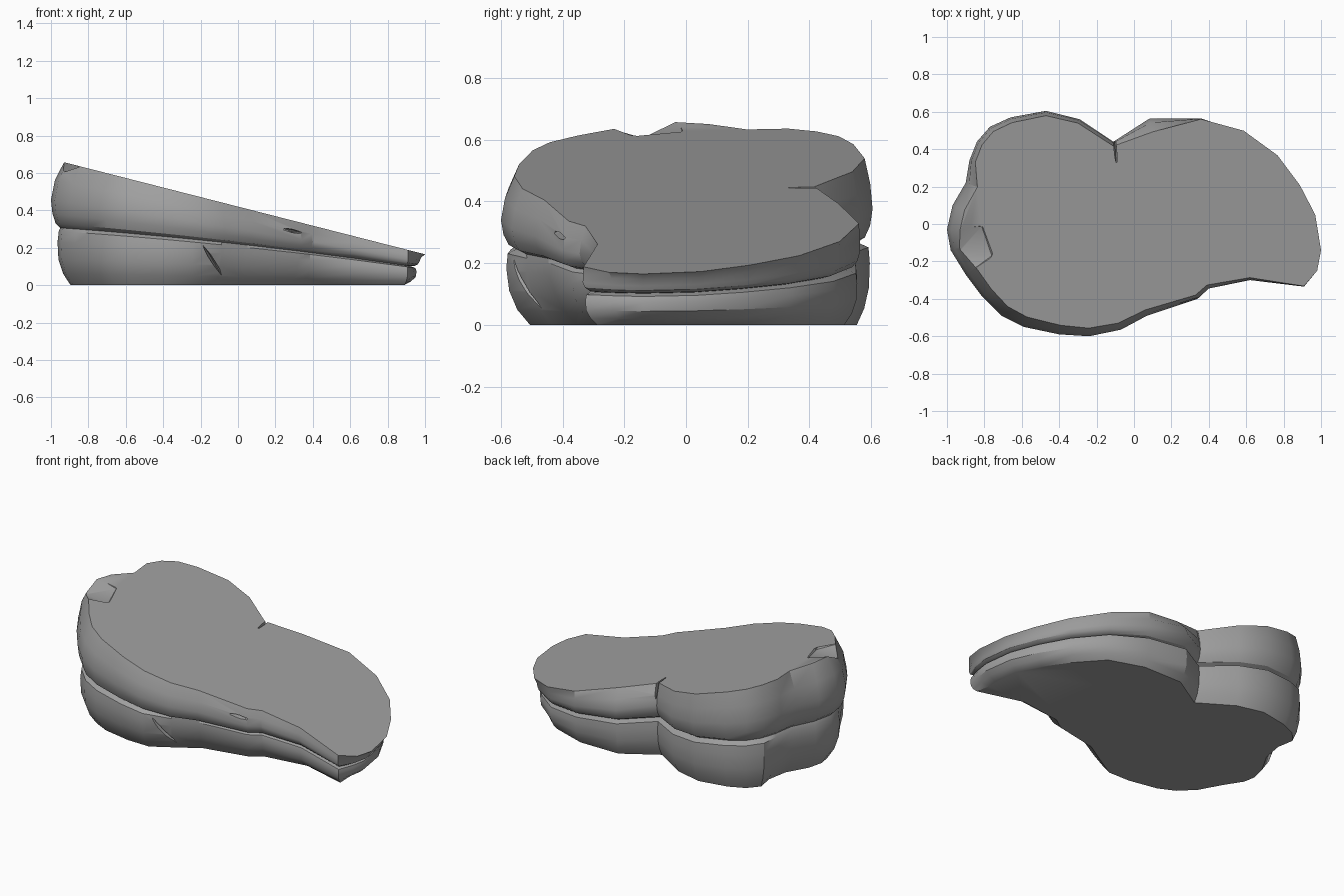
import bpy, bmesh, math
from mathutils import Vector, Matrix

cube = bpy.data.objects.get("Cube")
if cube:
    bpy.data.objects.remove(cube, do_unlink=True)

stone = bpy.data.materials.new("stone grey")
stone.use_nodes = True
GREY = (0.35, 0.35, 0.35, 1)
stone.diffuse_color = GREY
stone.node_tree.nodes["Principled BSDF"].inputs["Base Color"].default_value = GREY

# Widest plan outline of the boulder, counter-clockwise
OUTLINE = [Vector(p) for p in (
    (1, -.14), (.97, .05), (.89, .21), (.77, .37), (.59, .505), (.36, .575),
    (.08, .565), (-.11, .44), (-.29, .56), (-.47, .605), (-.66, .57),
    (-.77, .52), (-.84, .44), (-.88, .34), (-.9, .22), (-.97, .1), (-1, -.03),
    (-.98, -.14), (-.9, -.27), (-.81, -.39), (-.71, -.49), (-.59, -.55),
    (-.4, -.59), (-.24, -.6), (-.07, -.565), (.07, -.49), (.34, -.4),
    (.4, -.345), (.62, -.3), (.91, -.335), (.98, -.25))]


def top_z(x):
    return .42 - .255 * x


def seam_z(x):
    return .22 - .11 * x - .02 * x * x


def near(p, x, y, r):
    return math.exp(-((p.x - x) ** 2 + (p.y - y) ** 2) / r ** 2)


def normal(i):
    a, b, c = (OUTLINE[(i + k) % len(OUTLINE)] for k in (-1, 0, 1))
    n = (b - a).normalized() + (c - b).normalized()
    return Vector((n.y, -n.x)).normalized()


def loft(name, rings):
    """Each ring gives an inset from the outline and a height."""
    bm = bmesh.new()
    loops = []
    for inset, height in rings:
        loop = []
        for i, p in enumerate(OUTLINE):
            q = p - normal(i) * inset(p)
            loop.append(bm.verts.new((q.x, q.y, height(q.x))))
        loops.append(loop)
    n = len(OUTLINE)
    for lo, hi in zip(loops, loops[1:]):
        for i in range(n):
            j = (i + 1) % n
            bm.faces.new((lo[i], lo[j], hi[j], hi[i]))
    bm.faces.new(loops[0][::-1])
    bm.faces.new(loops[-1])
    bmesh.ops.recalc_face_normals(bm, faces=bm.faces)
    return add(name, bm)


def add(name, bm):
    mesh = bpy.data.meshes.new(name)
    bm.to_mesh(mesh)
    bm.free()
    mesh.materials.append(stone)
    obj = bpy.data.objects.new(name, mesh)
    bpy.context.collection.objects.link(obj)
    return obj


def low_end(p):
    return .03 * max(p.x, 0) * (p.y > -.3)


def lower_ring(t, inset, undercut):
    def ring_inset(p):
        # The front right side sits back, fading towards the low end
        step = .04 * max(0, .7 - p.x) * (p.y < -.2 and p.x > -.1)
        hollow = undercut * near(p, .1, -.47, .3)
        upright = p.y > .4 or (p.x > .9 and p.y < -.3)
        high_end = .02 * (p.x < -.85)
        return inset * (.6 if upright else 1) + step + hollow + high_end + low_end(p)
    return ring_inset, lambda x: t * seam_z(x)


def upper_ring(t, inset, taper):
    def ring_inset(p):
        side = .5 if p.y > .3 else 1
        lean = taper * (.035 * (1 - p.x) * side + .06 * near(p, .1, .57, .15))
        return inset + lean + (1 - taper) * low_end(p)
    return ring_inset, lambda x: seam_z(x) + t * (top_z(x) - seam_z(x))


# One stone: lower layer, seam groove, upper layer
boulder = loft("boulder", [
    lower_ring(0, .085, .04), lower_ring(.2, .045, .035),
    lower_ring(.45, .02, .03), lower_ring(.75, .015, .01),
    lower_ring(.94, .022, 0), upper_ring(0, .05, 0), upper_ring(.06, .025, 0),
    upper_ring(.2, .008, 0), upper_ring(.4, 0, 0), upper_ring(.7, 0, .3),
    upper_ring(1, 0, 1)])


def cut(target, location, size, rotation):
    """Cut away a faceted lump."""
    bm = bmesh.new()
    bmesh.ops.create_icosphere(bm, subdivisions=1, radius=1)
    matrix = Matrix.LocRotScale(Vector(location), rotation, Vector(size))
    bmesh.ops.transform(bm, matrix=matrix, verts=bm.verts)
    cutter = add("cutter", bm)
    cutter.hide_render = True
    mod = target.modifiers.new("cut", "BOOLEAN")
    mod.operation = "DIFFERENCE"
    mod.solver = "EXACT"
    mod.object = cutter
    bpy.context.view_layer.objects.active = target
    bpy.ops.object.modifier_apply(modifier=mod.name)
    bpy.data.objects.remove(cutter, do_unlink=True)


def turn(angle, axis):
    return Matrix.Rotation(math.radians(angle), 3, axis).to_quaternion()


# Chipped corner, top crack, front gash and diagonal front crease
cut(boulder, (-.9, -.14, .7), (.2, .16, .1), turn(20, "Y") @ turn(20, "Z"))
cut(boulder, (-.1, .4, .44), (.008, .09, .12), turn(5, "Z"))
cut(boulder, (.31, -.42, .286), (.15, .045, .01), turn(12, "Y") @ turn(-24, "Z"))
cut(boulder, (-.115, -.535, .1), (.012, .06, .16), turn(-33, "Y") @ turn(16, "X"))

bpy.ops.object.select_all(action="DESELECT")
boulder.select_set(True)
bpy.context.view_layer.objects.active = boulder
bpy.ops.object.shade_smooth_by_angle(angle=math.radians(30))
